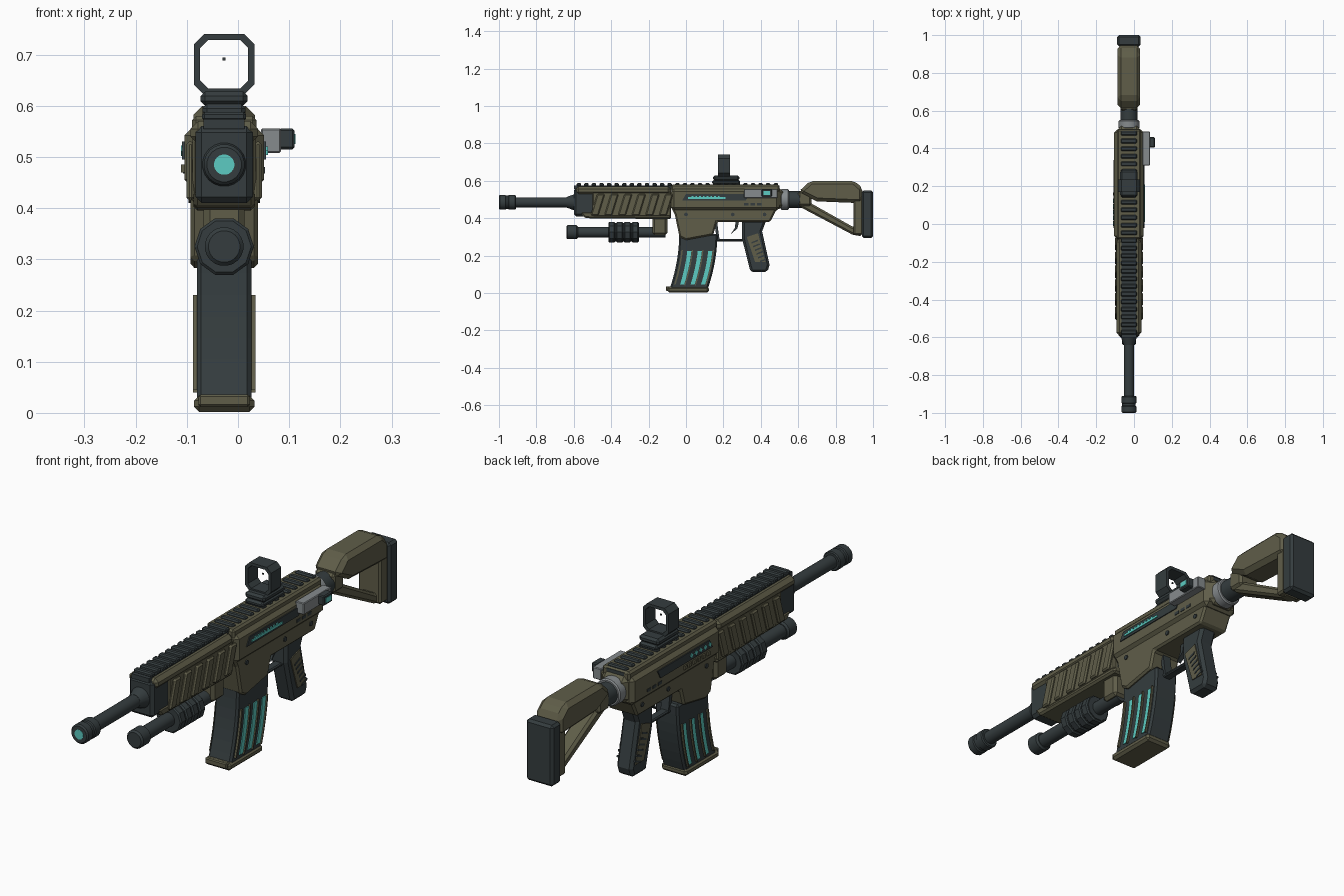
import bpy, bmesh, math
from mathutils import Matrix, Vector

if "Cube" in bpy.data.objects:
    bpy.data.objects.remove(bpy.data.objects["Cube"])

CENTRE = -.027      # middle plane of the body
BORE = .485         # height of the barrel axis
UNDER = .325        # height of the lower tube axis
GUARD_FRONT, BODY_FRONT, BODY_BACK = -.6, -.08, .5


def material(name, red, green, blue):
    mat = bpy.data.materials.new(name)
    mat.use_nodes = True
    mat.diffuse_color = (red, green, blue, 1)
    mat.node_tree.nodes["Principled BSDF"].inputs["Base Color"].default_value = mat.diffuse_color
    return mat


OLIVE = material("olive", .115, .11, .066)
DARK = material("dark slate", .035, .046, .049)
GREY = material("metal grey", .24, .26, .27)
CYAN = material("glow cyan", .107, .6, .54)


def finish(name, mat, bm, bevel=0):
    bmesh.ops.recalc_face_normals(bm, faces=bm.faces)
    mesh = bpy.data.meshes.new(name)
    bm.to_mesh(mesh)
    bm.free()
    mesh.materials.append(mat)
    part = bpy.data.objects.new(name, mesh)
    bpy.context.collection.objects.link(part)
    if bevel:
        modifier = part.modifiers.new("chamfer", "BEVEL")
        modifier.width, modifier.segments = bevel, 1
        modifier.limit_method, modifier.angle_limit = "ANGLE", math.radians(40)
    return part


def bridge(bm, first, second):
    for k in range(len(first)):
        bm.faces.new((first[k - 1], first[k], second[k], second[k - 1]))


def extrude(name, mat, outline, start, end, bevel=0):
    """Extrude a (y, z) outline across x."""
    bm = bmesh.new()
    caps = [[bm.verts.new((x, y, z)) for y, z in outline] for x in (start, end)]
    for cap in caps:
        bm.faces.new(cap)
    bridge(bm, *caps)
    return finish(name, mat, bm, bevel)


def slab(name, mat, half, outline, bevel=0):
    return extrude(name, mat, outline, CENTRE - half, CENTRE + half, bevel)


def rect(front, back, low, high, slant=0):
    return [(front, low), (back, low), (back + slant, high), (front + slant, high)]


def bar(name, mat, half, front, back, low, high, bevel=0):
    return slab(name, mat, half, rect(front, back, low, high), bevel)


def plates(name, mat, surface, outline, rise=.004, sides=(-1, 1), bevel=0):
    """Thin plates lying on the flanks of a part."""
    for side in sides:
        extrude(f"{name}_{'left' if side > 0 else 'right'}", mat, outline,
                CENTRE + side * (surface - .004), CENTRE + side * (surface + rise), bevel)


def disc(y, z, radius, sides=8):
    turns = [math.tau * k / sides for k in range(sides)]
    return [(y + radius * math.cos(a), z + radius * math.sin(a)) for a in turns]


def tube(name, mat, height, radius, front, back, bevel=0, back_radius=None, sides=20):
    """Cylinder or cone lying along y."""
    bm = bmesh.new()
    place = Matrix.Translation(Vector((CENTRE, (front + back) / 2, height)))
    place = place @ Matrix.Rotation(-math.pi / 2, 4, "X") @ Matrix.Rotation(math.pi / sides, 4, "Z")
    bmesh.ops.create_cone(bm, cap_ends=True, segments=sides, radius1=radius,
                          radius2=back_radius or radius, depth=back - front, matrix=place)
    part = finish(name, mat, bm, bevel)
    if sides > 12:
        bpy.context.view_layer.objects.active = part
        part.select_set(True)
        bpy.ops.object.shade_smooth_by_angle(angle=math.radians(35))
        part.select_set(False)


# Barrel and ringed muzzle
tube("barrel", DARK, BORE, .027, -.93, GUARD_FRONT)
tube("barrel_collar", DARK, BORE, .028, -.64, -.58, back_radius=.05)
tube("muzzle_core", DARK, BORE, .036, -.98, -.91)
tube("muzzle_tip", DARK, BORE, .04, -1, -.96, bevel=.006)
tube("muzzle_ring", DARK, BORE, .04, -.952, -.91, bevel=.005)
tube("muzzle_glow", CYAN, BORE, .02, -1.001, -.99)

# Handguard: dark core, olive shell, raised slanted slats
bar("handguard_core", DARK, .056, GUARD_FRONT, BODY_FRONT, .41, .56, bevel=.012)
bar("handguard_top", OLIVE, .066, -.59, BODY_FRONT, .525, .57, bevel=.015)
bar("handguard_shell", OLIVE, .062, -.5, BODY_FRONT, .41, .54, bevel=.005)
slab("handguard_bottom", OLIVE, .06, [(-.57, .435), (-.54, .4), (BODY_FRONT, .395), (BODY_FRONT, .435)], bevel=.008)
for k in range(6):
    y = .073 * k - .51
    plates("handguard_slat", OLIVE, .062, rect(y, y + .042, .415, .53, slant=.035), rise=.012, bevel=.006)

# Top rail with evenly spaced teeth
bar("rail_base", DARK, .04, GUARD_FRONT, BODY_BACK, .555, .574)
for k in range(27):
    y = .0405 * k - .585
    bar("rail_tooth", DARK, .043, y, y + .024, .57, .588, bevel=.005)

# Receiver
bar("upper_receiver", OLIVE, .078, BODY_FRONT, BODY_BACK, .44, .558, bevel=.016)
bar("receiver_crown", OLIVE, .063, BODY_FRONT, BODY_BACK, .54, .58, bevel=.008)
bar("rear_cap", OLIVE, .06, .46, .52, .45, .56, bevel=.02)
slab("lower_receiver", OLIVE, .066, [
    (BODY_FRONT, .46), (-.06, .42), (-.035, .3), (0, .283), (.145, .31),
    (.165, .38), (.45, .38), (.49, .46)], bevel=.008)
plates("side_recess", DARK, .078, rect(-.02, .32, .495, .53, slant=.02))
plates("glow_strip", CYAN, .082, rect(.01, .21, .504, .513), sides=[1])
for k in range(8):
    y = .02 * k + .03
    plates("glow_tick", CYAN, .082, rect(y, y + .01, .51, .52), sides=[1])
for k in range(5):
    plates("glow_diamond", CYAN, .082, disc(.03 * k, .512, .01, sides=4), rise=.002, sides=[-1])
for k in range(6):
    y = .03 * k
    plates("side_rib", OLIVE, .078, rect(y, y + .016, .47, .485), rise=.006, sides=[-1])
for k in range(3):
    y = .035 * k + .31
    plates("rear_vent", DARK, .078, rect(y, y + .024, .468, .48), rise=.002)
for y in (0, .25, .42):
    plates("receiver_pin", DARK, .066, disc(y, .42, .01))

# Side handle with its dark, glowing knob
extrude("side_handle", GREY, rect(.31, .49, .508, .556), .045, .084, bevel=.003)
extrude("side_handle_knob", DARK, rect(.405, .46, .515, .556), .08, .11, bevel=.004)
extrude("knob_glow", CYAN, rect(.415, .45, .525, .545), .108, .112)

# Sight: clamp, base and open chamfered frame
bar("sight_clamp", DARK, .042, .14, .29, .58, .603, bevel=.008)
bar("sight_base", DARK, .046, .145, .285, .6, .628, bevel=.009)


def frame_loop(bm, half, y):
    loop = []
    for quarter in range(4):
        turn = Matrix.Rotation(quarter * math.pi / 2, 2)
        for rise in (-half * .67, half * .67):
            x, z = turn @ Vector((half, rise))
            loop.append(bm.verts.new((CENTRE + x, y, .681 + z)))
    return loop


frame = bmesh.new()
loops = [frame_loop(frame, half, y) for half, y in ((.059, .17), (.059, .236), (.047, .236), (.047, .17))]
for k in range(4):
    bridge(frame, loops[k - 1], loops[k])
finish("sight_frame", DARK, frame)
bar("sight_dot", DARK, .003, .2, .204, .688, .694)


# Curved magazine, its glowing bands and ribs
def curved(front, back, low, high, steps=7):
    heights = [low + (high - low) * k / steps for k in range(steps + 1)]
    sweep = [(z, -.58 * (.32 - z) ** 2) for z in heights]
    return [(front + lean, z) for z, lean in sweep] + [(back + lean, z) for z, lean in reversed(sweep)]


slab("magazine", DARK, .053, curved(-.036, .168, .02, .315), bevel=.008)
bar("magazine_foot", OLIVE, .059, -.1, .122, .002, .034, bevel=.01)
bar("magazine_lip", OLIVE, .05, -.108, -.09, .012, .036, bevel=.004)
for k in range(3):
    y = .056 * k + .012
    plates("magazine_glow", CYAN, .053, curved(y, y + .022, .045, .225))
    plates("magazine_rib", OLIVE, .053, curved(y + .024, y + .03, .04, .23), rise=.008)
plates("magazine_front_rib", OLIVE, .053, curved(-.02, -.012, .045, .23), rise=.008)

# Trigger, guard and grip
slab("trigger", DARK, .01, [(.265, .39), (.285, .39), (.275, .345), (.24, .315), (.262, .35)])
bar("trigger_guard", DARK, .018, .16, .31, .276, .289, bevel=.004)
slab("guard_front", DARK, .018, rect(.165, .18, .28, .39, slant=-.015))
slab("grip", DARK, .037, [
    (.3, .39), (.3, .29), (.345, .112), (.435, .112), (.447, .15), (.407, .33), (.43, .39)], bevel=.012)
plates("grip_panel", OLIVE, .037, [(.325, .3), (.385, .32), (.425, .165), (.37, .165)])
for k in range(6):
    y, z = .009 * k + .35, .272 - .02 * k
    plates("grip_slot", DARK, .039, [(y, z), (y + .034, z + .014), (y + .036, z + .006), (y, z - .008)])

# Lower tube with ribbed drum and bracket
tube("under_tube", DARK, UNDER, .028, GUARD_FRONT, -.11)
tube("under_muzzle", DARK, UNDER, .038, -.64, -.578, bevel=.007)
tube("under_drum", DARK, UNDER, .051, -.41, -.25, sides=10)
for k in range(4):
    y = .042 * k - .415
    tube("drum_band", DARK, UNDER, .058, y, y + .036, bevel=.005, sides=10)
bar("under_bracket", OLIVE, .04, -.18, -.1, .31, .42, bevel=.012)

# Stock: ring, tube, open olive frame and butt pad
tube("stock_ring", GREY, .5, .056, .505, .55, bevel=.005)
tube("stock_tube", DARK, .5, .045, BODY_BACK, .64)
slab("stock_top", OLIVE, .06, [
    (.6, .54), (.665, .6), (.9, .6), (.945, .56), (.945, .48), (.7, .49), (.65, .515)], bevel=.018)
slab("stock_neck", OLIVE, .045, rect(.6, .67, .465, .545), bevel=.01)
slab("stock_strut", OLIVE, .035, [
    (.605, .485), (.65, .49), (.89, .355), (.94, .35), (.94, .303), (.89, .312), (.61, .46)], bevel=.01)
bar("stock_post", OLIVE, .052, .895, .945, .31, .52, bevel=.008)
bar("butt_pad", DARK, .062, .94, 1, .295, .548, bevel=.01)
